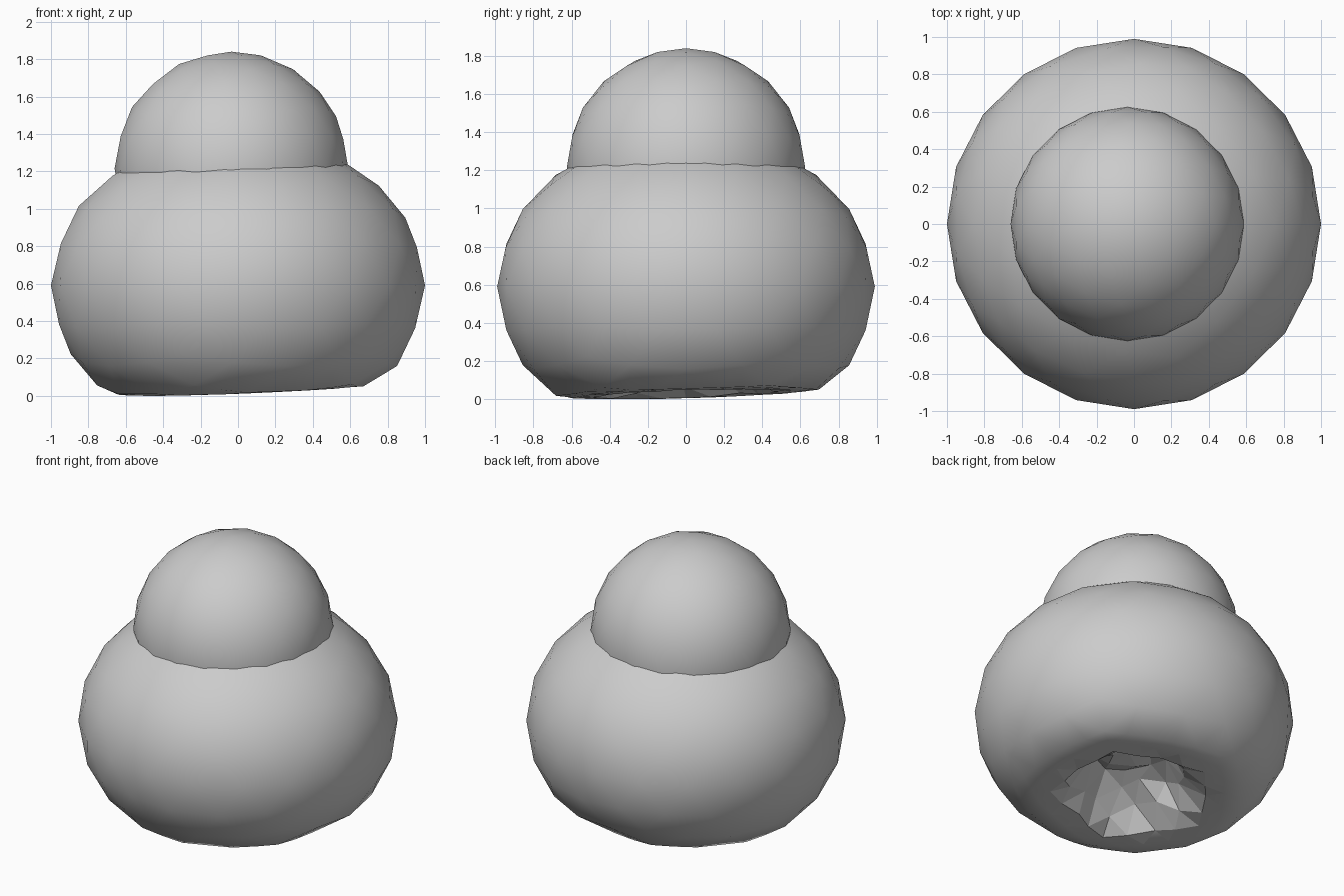
import bpy, bmesh, math, random
from mathutils import Vector

if "Cube" in bpy.data.objects:
    bpy.data.objects.remove(bpy.data.objects["Cube"])

random.seed(4)
grey = bpy.data.materials.new("plain grey")
grey.diffuse_color = (0.6, 0.6, 0.6, 1)
grey.use_nodes = True
grey.node_tree.nodes["Principled BSDF"].inputs["Base Color"].default_value = grey.diffuse_color


def make_object(name, bm):
    mesh = bpy.data.meshes.new(name)
    bm.to_mesh(mesh)
    bm.free()
    mesh.materials.append(grey)
    obj = bpy.data.objects.new(name, mesh)
    bpy.context.collection.objects.link(obj)
    return obj


def ball(center, radii):
    bm = bmesh.new()
    bmesh.ops.create_icosphere(bm, subdivisions=3, radius=1)
    for v in bm.verts:
        v.co = Vector(center) + Vector(c * r for c, r in zip(v.co, radii))
    return bm


# Head: a round ball sunk into the body
bm = ball((-0.035, 0, 1.215), (0.625, 0.625, 0.625))
for f in bm.faces:
    f.smooth = True
make_object("head", bm)

# Body: a squashed ball, finer underneath
MID, HALF = 0.59, 0.81
bm = ball((0, 0, MID), (1, 0.99, HALF))
low_edges = {e for f in bm.faces if f.normal.z < -0.75 for e in f.edges}
bmesh.ops.subdivide_edges(bm, edges=list(low_edges), cuts=1, use_grid_fill=True)
bmesh.ops.triangulate(bm, faces=bm.faces[:])

# Underside: slightly tilted resting rim with a crumpled hollow in the middle
for v in bm.verts:
    x, y, z = v.co
    r = math.hypot(x, y)
    if z < MID and r < 0.85:
        floor = 0.03 + 0.04 * x + 0.03 * y
        v.co.z = 0.5 * (z + floor + math.sqrt((z - floor) ** 2 + 0.0008))
        if r < 0.45:
            v.co.z += 0.24 * min(1, (0.45 - r) / 0.2) + random.uniform(-0.03, 0.03)
            v.co.x += random.uniform(-0.03, 0.03)
            v.co.y += random.uniform(-0.03, 0.03)
drop = min(v.co.z for v in bm.verts)
for v in bm.verts:
    if v.co.z < 0.4:
        v.co.z -= drop
bm.normal_update()
for f in bm.faces:
    c = f.calc_center_median()
    f.smooth = not (c.z < 0.4 and math.hypot(c.x, c.y) < 0.5)
make_object("body", bm)
